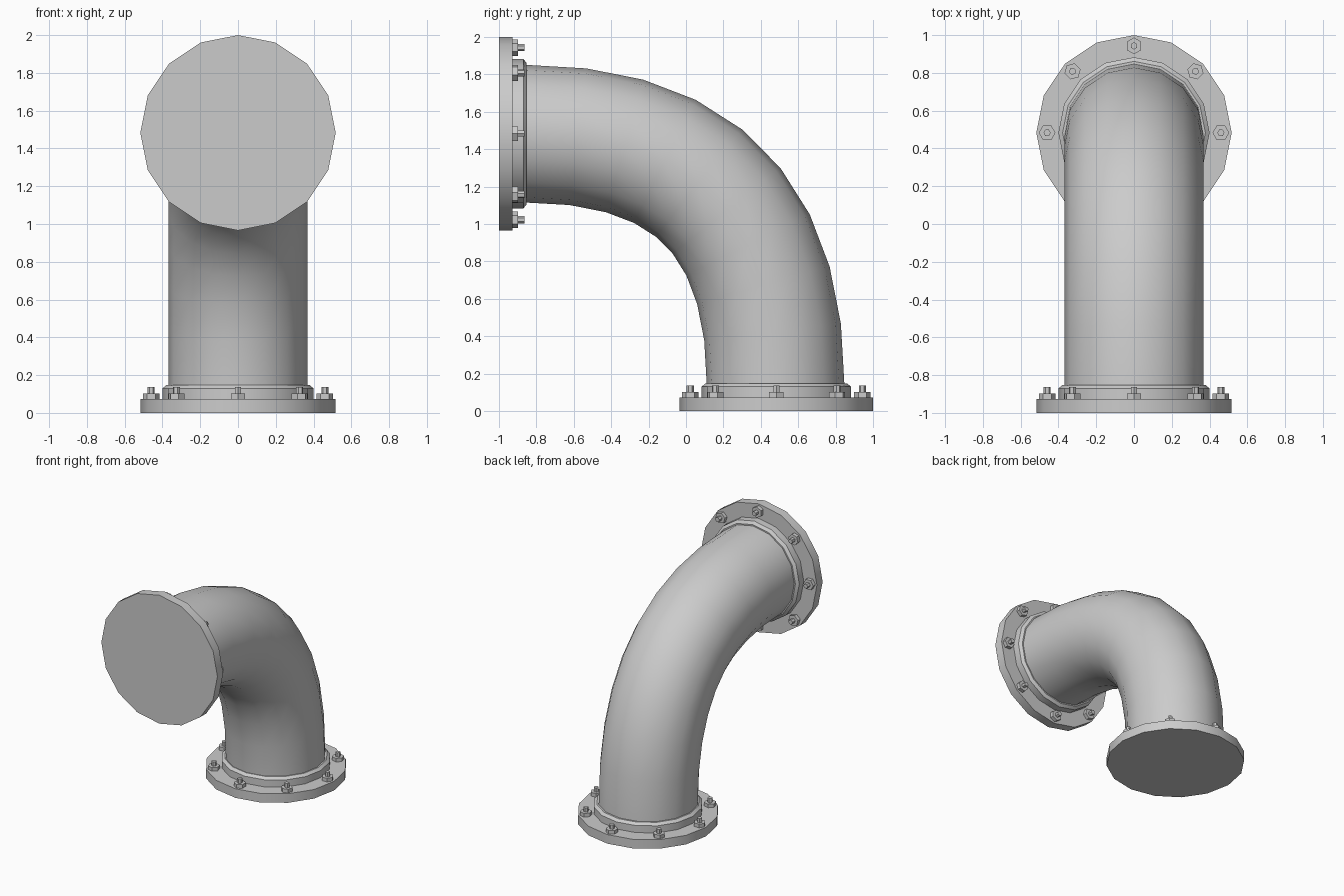
import bpy
import bmesh
from math import cos, sin, pi, atan2
from mathutils import Matrix, Vector

SIDES = 16
CENTRE_Y = 0.483    # axis of the lower opening
CENTRE_Z = 1.483    # axis of the upper opening
PIPE_R = 0.368

cube = bpy.data.objects.get("Cube")
if cube:
    bpy.data.objects.remove(cube, do_unlink=True)

steel = bpy.data.materials.new("grey_steel")
steel.use_nodes = True
GREY = (0.6, 0.6, 0.6, 1)
steel.diffuse_color = GREY
steel.node_tree.nodes["Principled BSDF"].inputs["Base Color"].default_value = GREY


def finish(name, bm, place=Matrix()):
    bm.transform(place)
    bmesh.ops.recalc_face_normals(bm, faces=bm.faces)
    mesh = bpy.data.meshes.new(name)
    bm.to_mesh(mesh)
    bm.free()
    mesh.materials.append(steel)
    obj = bpy.data.objects.new(name, mesh)
    bpy.context.collection.objects.link(obj)
    bpy.ops.object.select_all(action="DESELECT")
    obj.select_set(True)
    bpy.context.view_layer.objects.active = obj
    bpy.ops.object.shade_smooth_by_angle(angle=pi / 6)
    return obj


def skin(bm, rings, caps=True):
    """Bridge successive rings of points into a tube."""
    loops = [[bm.verts.new(p) for p in ring] for ring in rings]
    for a, b in zip(loops, loops[1:]):
        for i in range(len(a)):
            j = (i + 1) % len(a)
            bm.faces.new((a[i], a[j], b[j], b[i]))
    if caps:
        bm.faces.new(loops[0][::-1])
        bm.faces.new(loops[-1])


def circle(r, z, sides, x=0, y=0, turn=0):
    angles = [turn + 2 * pi * i / sides for i in range(sides)]
    return [Vector((x + r * cos(a), y + r * sin(a), z)) for a in angles]


def turned(name, profile, place):
    bm = bmesh.new()
    skin(bm, [circle(r, z, SIDES) for r, z in profile])
    return finish(name, bm, place)


def fitting(label, place):
    """Flange plate, collar and a ring of eight bolts."""
    turned(label + "_flange", [(0.517, 0), (0.517, 0.073)], place)
    turned(label + "_collar",
           [(0.4, 0.07), (0.4, 0.13), (0.378, 0.148)], place)
    for i in range(8):
        a = i * pi / 4
        x, y = 0.46 * cos(a), 0.46 * sin(a)
        bm = bmesh.new()
        for r, low, high in ((0.044, 0.07, 0.102), (0.019, 0.1, 0.136)):
            skin(bm, [circle(r, z, 6, x, y, a) for z in (low, high)])
        finish(f"{label}_bolt_{i + 1}", bm, place)


fitting("lower", Matrix.Translation((0, CENTRE_Y, 0)))
fitting("upper", Matrix.Translation((0, -1, CENTRE_Z)) @ Matrix.Rotation(-pi / 2, 4, "X"))

# Elbow pipe swept along a cubic curve between the two collars
START, END, HANDLE = Vector((0, CENTRE_Y - 0.004, 0.14)), Vector((0, -0.86, CENTRE_Z)), 0.9
p1 = START + Vector((0, 0, HANDLE))
p2 = END + Vector((0, HANDLE, 0))
STEPS = 9
rings = []
for k in range(STEPS + 1):
    t = k / STEPS
    s = 1 - t
    point = START * s**3 + p1 * 3 * s * s * t + p2 * 3 * s * t * t + END * t**3
    tangent = (p1 - START) * s * s + (p2 - p1) * 2 * s * t + (END - p2) * t * t
    bend = Matrix.Rotation(atan2(-tangent.y, tangent.z), 3, "X")
    rings.append([point + bend @ v for v in circle(PIPE_R, 0, SIDES)])
bm = bmesh.new()
skin(bm, rings, caps=False)
finish("elbow_pipe", bm)
